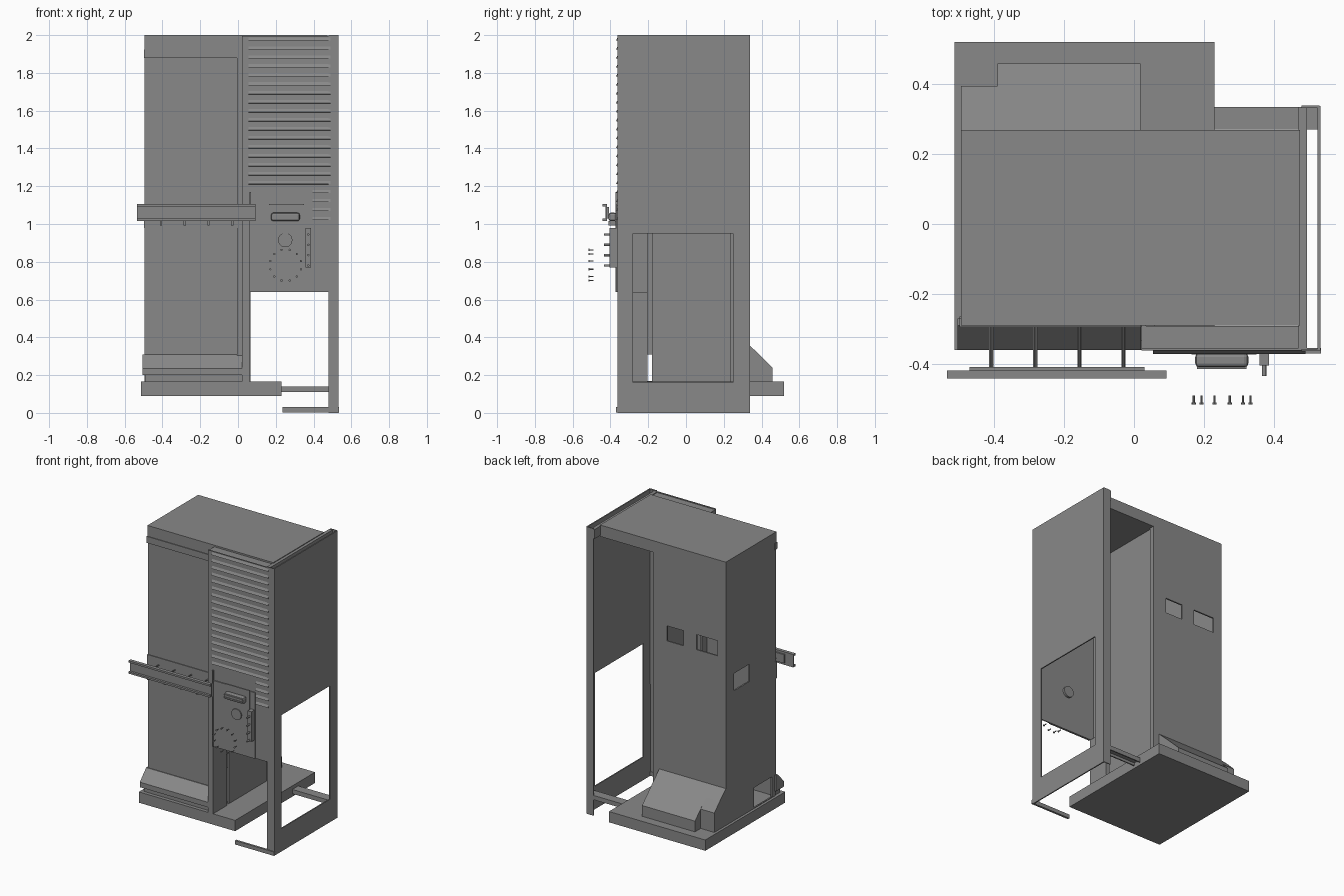
import bpy, bmesh, math

cube = bpy.data.objects.get("Cube")
if cube:
    bpy.data.objects.remove(cube, do_unlink=True)

grey = bpy.data.materials.new("plain_grey")
grey.use_nodes = True
COLOUR = (0.25, 0.25, 0.25, 1)
grey.diffuse_color = COLOUR
grey.node_tree.nodes["Principled BSDF"].inputs["Base Color"].default_value = COLOUR


def finish(name, bm):
    bmesh.ops.recalc_face_normals(bm, faces=bm.faces)
    mesh = bpy.data.meshes.new(name)
    bm.to_mesh(mesh)
    bm.free()
    mesh.materials.append(grey)
    ob = bpy.data.objects.new(name, mesh)
    bpy.context.collection.objects.link(ob)
    return ob


def box(name, x, y, z):
    """Box from three (low, high) ranges."""
    bm = bmesh.new()
    bmesh.ops.create_cube(bm, size=1)
    for v in bm.verts:
        v.co = [sum(r) / 2 + c * (r[1] - r[0]) for r, c in zip((x, y, z), v.co)]
    return finish(name, bm)


def sheet(name, axis, pos, u, z, holes=(), thick=0.01):
    """Upright sheet across axis, with rectangular holes (u0, u1, z0, z1)."""
    us = sorted(set(u) | {h[i] for h in holes for i in (0, 1)})
    zs = sorted(set(z) | {h[i] for h in holes for i in (2, 3)})
    bm = bmesh.new()
    grid = [[bm.verts.new((pos, a, b) if axis == "x" else (a, pos, b)) for b in zs] for a in us]
    for i in range(len(us) - 1):
        for j in range(len(zs) - 1):
            cu, cz = (us[i] + us[i + 1]) / 2, (zs[j] + zs[j + 1]) / 2
            if not any(h[0] < cu < h[1] and h[2] < cz < h[3] for h in holes):
                bm.faces.new((grid[i][j], grid[i + 1][j], grid[i + 1][j + 1], grid[i][j + 1]))
    bmesh.ops.delete(bm, geom=[v for v in bm.verts if not v.link_faces], context="VERTS")
    ob = finish(name, bm)
    mod = ob.modifiers.new("thickness", "SOLIDIFY")
    mod.thickness, mod.offset = thick, 0
    return ob


def prism(name, profile, x):
    """Extrude a (y, z) profile along x."""
    bm = bmesh.new()
    face = bm.faces.new([bm.verts.new((x[0], a, b)) for a, b in profile])
    ext = bmesh.ops.extrude_face_region(bm, geom=[face])["geom"]
    bmesh.ops.translate(bm, vec=(x[1] - x[0], 0, 0),
                        verts=[g for g in ext if isinstance(g, bmesh.types.BMVert)])
    return finish(name, bm)


def rod(name, x, z, y, radius, sides=12):
    """Cylinder along y."""
    bpy.ops.mesh.primitive_cylinder_add(vertices=sides, radius=radius, depth=y[1] - y[0],
                                        location=(x, sum(y) / 2, z),
                                        rotation=(math.pi / 2, 0, 0))
    ob = bpy.context.object
    ob.name = name
    ob.data.materials.append(grey)
    bpy.ops.object.shade_smooth_by_angle()
    return ob


# Plinth and roof
box("plinth", (-.513, .23), (-.36, .52), (.09, .165))
box("roof", (-.495, .475), (-.29, .268), (1.92, 2))
box("roof_side_beam", (.47, .495), (-.36, .335), (1.93, 1.995))

# Hollow cabinet body
back_holes = [(-.17, -.04, 1.33, 1.435), (-.43, -.27, 1.33, 1.435)]
side_holes = [(.01, .176, 1.07, 1.19), (-.24, -.04, .17, .31)]
sheet("cabinet_back", "y", .263, (-.495, .055), (.165, 1.93), back_holes)
sheet("cabinet_outer_side", "x", -.49, (-.28, .263), (.165, 1.93), side_holes)
sheet("cabinet_inner_side", "x", .05, (-.18, .263), (.165, 1.93))
box("cabinet_rear_post", (.03, .065), (.235, .268), (.165, 1.93))

# Front doors with frame rails
box("door_lintel", (-.498, .02), (-.295, -.27), (1.88, 1.925))
box("upper_door", (-.495, -.005), (-.285, -.265), (1.1, 1.88))
box("door_middle_rail", (-.498, .02), (-.29, -.265), (.98, 1.1))
box("lower_door", (-.495, -.005), (-.285, -.265), (.31, .98))
box("door_side_stile", (-.005, .025), (-.295, -.265), (.165, 1.92))
box("front_post", (.022, .06), (-.36, -.205), (.165, .64))
box("front_post_upper", (.022, .035), (-.36, -.205), (.64, 1.99))

# Sloped kick cover at the door foot
prism("kick_cover", [(-.27, .31), (-.29, .31), (-.36, .235), (-.36, .2), (-.27, .2)], (-.505, .02))
box("kick_recess", (-.49, .04), (-.335, -.27), (.165, .2))

# Sloped duct cover behind the cabinet, with a shallower corner
prism("duct_cover", [(.265, .165), (.265, .425), (.335, .36), (.458, .24), (.458, .165)], (-.39, .018))
prism("duct_cover_corner", [(.265, .165), (.265, .425), (.335, .36), (.395, .3), (.395, .165)], (-.495, -.39))

# Louvred front panel
sheet("front_panel", "y", -.358, (.022, .53), (.64, 1.995), thick=.008)
box("front_panel_top_lip", (.022, .475), (-.36, -.292), (1.98, 1.99))
for i in range(21):
    z = 1.03 + i * .0475
    left = .055 if z > 1.18 else .395
    prism("louvre", [(-.36, z - .01), (-.371, z - .008), (-.36, z + .012)], (left, .49))

# Open-framed side panel with inward flanges
sheet("side_panel", "x", .529, (-.362, .337), (0, 2), [(-.28, .25, .16, .95)], .008)
sheet("side_panel_front_flange", "y", -.36, (.478, .53), (0, 2), thick=.006)
sheet("side_panel_rear_flange", "y", .335, (.478, .53), (0, 2), thick=.006)
box("foot_strip", (.235, .535), (-.37, -.355), (.003, .03))
box("rear_tie_bar_web", (.23, .525), (.27, .335), (.128, .14))
for y in (.27, .327):
    box("rear_tie_bar_flange", (.23, .48), (y, y + .008), (.11, .13))

# Control plate with handle, dial and terminal strip
box("control_plate", (.062, .39), (-.369, -.36), (.64, 1.1))
box("plate_edge_strip", (.06, .068), (-.372, -.36), (.64, 1.17))
box("handle_frame", (.165, .35), (-.373, -.368), (.95, 1.105))
handle = box("handle_grip", (.175, .327), (-.41, -.368), (1.015, 1.06))
bevel = handle.modifiers.new("rounding", "BEVEL")
bevel.width, bevel.segments = .012, 2
for z in (1.028, 1.045):
    box("handle_ridge", (.18, .322), (-.414, -.405), (z, z + .006))
rod("dial", .25, .915, (-.377, -.34), .038, 24)
box("terminal_strip", (.358, .386), (-.405, -.365), (.77, .98))
for z in (.78, .835, .89, .945):
    rod("terminal_pin", .372, z, (-.435, -.4), .006)

# Ring of loose screws ahead of the plate
for i in range(12):
    a = math.radians(15 + 30 * i)
    x, z = .252 + .084 * math.cos(a), .782 + .084 * math.sin(a)
    rod("screw_shank", x, z, (-.512, -.49), .003, 8)
    rod("screw_head", x, z, (-.516, -.51), .006, 8)

# Push bar on stand-off rods
box("push_bar_web", (-.535, .093), (-.426, -.418), (1.015, 1.105))
for z in (1.015, 1.092):
    box("push_bar_flange", (-.535, .093), (-.442, -.42), (z, z + .013))
box("push_bar_backing", (-.47, .03), (-.42, -.408), (1.03, 1.09))
for i in range(4):
    x = -.408 + i * .126
    rod("stand_off_rod", x, 1.05, (-.41, -.285), .004, 8)
    box("stand_off_bracket", (x - .006, x + .006), (-.41, -.285), (.992, 1.015))
